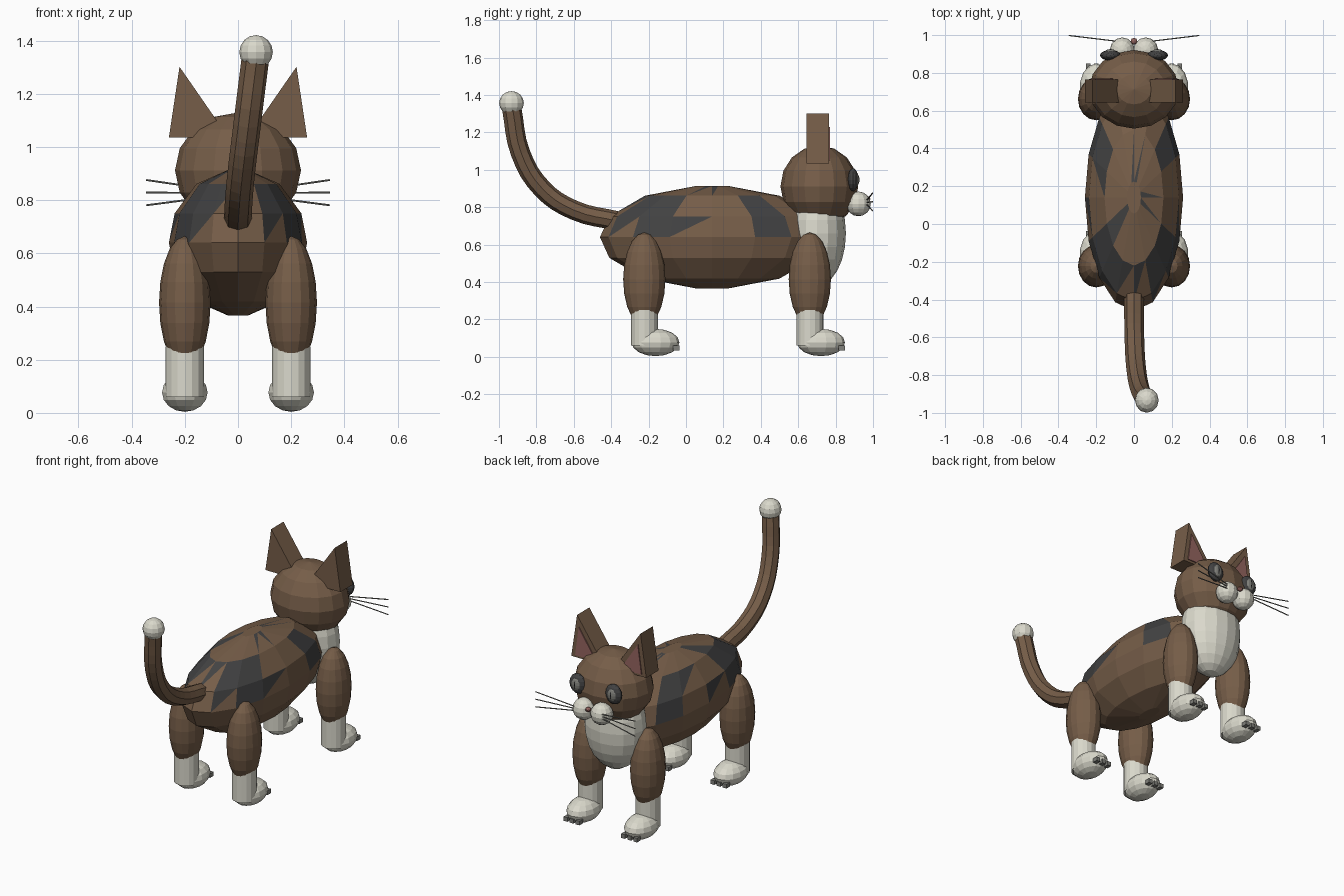
import bpy, bmesh, math
from mathutils import Vector

if "Cube" in bpy.data.objects:
    bpy.data.objects.remove(bpy.data.objects["Cube"], do_unlink=True)


def material(name, rgb):
    m = bpy.data.materials.new(name)
    m.use_nodes = True
    m.diffuse_color = (*rgb, 1)
    m.node_tree.nodes["Principled BSDF"].inputs["Base Color"].default_value = (*rgb, 1)
    return m


BROWN = material("brown_fur", (0.18, 0.11, 0.065))
DARK = material("charcoal_patch", (0.055, 0.055, 0.056))
WHITE = material("cream_white", (0.70, 0.69, 0.60))
PINK = material("dusty_pink", (0.30, 0.13, 0.115))
GREY = material("warm_grey", (0.22, 0.22, 0.20))
BLACK = material("eye_black", (0.02, 0.02, 0.022))


def add(name, bm, *mats):
    bmesh.ops.recalc_face_normals(bm, faces=bm.faces)
    me = bpy.data.meshes.new(name)
    bm.to_mesh(me)
    bm.free()
    ob = bpy.data.objects.new(name, me)
    for m in mats:
        me.materials.append(m)
    bpy.context.collection.objects.link(ob)
    return ob


def ellipsoid(name, center, radii, mat, segs=16, rings=10):
    bm = bmesh.new()
    bmesh.ops.create_uvsphere(bm, u_segments=segs, v_segments=rings, radius=1)
    bmesh.ops.scale(bm, vec=radii, verts=bm.verts)
    bmesh.ops.translate(bm, vec=center, verts=bm.verts)
    return add(name, bm, mat)


def box(name, center, size, mat):
    bm = bmesh.new()
    bmesh.ops.create_cube(bm, size=1)
    bmesh.ops.scale(bm, vec=size, verts=bm.verts)
    bmesh.ops.translate(bm, vec=center, verts=bm.verts)
    return add(name, bm, mat)


def rod(name, a, b, radius, mat, segs):
    a, b = Vector(a), Vector(b)
    bm = bmesh.new()
    bmesh.ops.create_cone(bm, cap_ends=True, segments=segs, radius1=radius,
                          radius2=radius, depth=(b - a).length)
    ob = add(name, bm, mat)
    ob.location = (a + b) / 2
    ob.rotation_euler = (b - a).to_track_quat('Z', 'Y').to_euler()
    return ob


def prism(name, points, y0, y1, mat):
    """Extrude an xz outline along y."""
    bm = bmesh.new()
    face = bm.faces.new([bm.verts.new((x, y0, z)) for x, z in points])
    ext = bmesh.ops.extrude_face_region(bm, geom=[face])["geom"]
    bmesh.ops.translate(bm, vec=(0, y1 - y0, 0),
                        verts=[v for v in ext if isinstance(v, bmesh.types.BMVert)])
    return add(name, bm, mat)


# Body: flattened lathe of 16 sides, with dark fur patches on the back
SEGS = 16
bm = bmesh.new()
rows = []
for h in (-0.99, -0.8, -0.4, 0, 0.4, 0.8, 0.99):
    r = math.sqrt(1 - h * h)
    rows.append([bm.verts.new((0.26 * r * math.cos(t), 0.14 + 0.6 * r * math.sin(t),
                               0.64 + 0.277 * h))
                 for t in (2 * math.pi * k / SEGS for k in range(SEGS))])
# patches: row -> segments fully dark / only upper triangle dark
full = {3: {1, 6, 9, 14}, 4: {1, 6, 9, 14, 10, 13}, 5: {9}}
upper = {3: {15, 8, 10, 13}, 4: {7, 11, 12}, 5: {0, 3, 4, 15}}
for i in range(len(rows) - 1):
    for k in range(SEGS):
        n = (k + 1) % SEGS
        a, b, c, d = rows[i][k], rows[i][n], rows[i + 1][n], rows[i + 1][k]
        low, high = bm.faces.new((a, b, c)), bm.faces.new((a, c, d))
        low.material_index = int(k in full.get(i, ()))
        high.material_index = int(k in full.get(i, ()) or k in upper.get(i, ()))
bm.faces.new(rows[0])
bm.faces.new(rows[-1])
add("body", bm, BROWN, DARK)

# Chest and head
ellipsoid("chest", (0, 0.70, 0.66), (0.19, 0.155, 0.28), WHITE, 16, 12)
ellipsoid("head", (0, 0.713, 0.912), (0.237, 0.208, 0.218), BROWN, 16, 8)
ellipsoid("nose", (0, 0.968, 0.845), (0.018, 0.018, 0.014), PINK, 8, 6)

# Paired face parts and legs
for side, s in (("left", 1), ("right", -1)):
    ellipsoid(side + "_muzzle", (s * 0.062, 0.922, 0.818), (0.066, 0.066, 0.066), WHITE, 12, 8)

    ellipsoid(side + "_eye_rim", (s * 0.125, 0.893, 0.947), (0.055, 0.028, 0.062), DARK, 16, 8)
    ellipsoid(side + "_iris", (s * 0.125, 0.903, 0.947), (0.036, 0.023, 0.044), GREY, 12, 8)
    ellipsoid(side + "_pupil", (s * 0.125, 0.908, 0.947), (0.010, 0.020, 0.036), BLACK, 8, 6)

    prism(side + "_ear", [(s * 0.26, 1.035), (s * 0.035, 1.035), (s * 0.22, 1.302)],
          0.643, 0.765, BROWN)
    prism(side + "_inner_ear", [(s * 0.23, 1.05), (s * 0.085, 1.05), (s * 0.205, 1.23)],
          0.76, 0.771, PINK)

    for j, dz in enumerate((-0.045, 0.003, 0.05)):
        rod(f"{side}_whisker_{j + 1}", (s * 0.07, 0.965, 0.826 + 0.2 * dz),
            (s * 0.345, 0.998, 0.826 + dz), 0.0035, GREY, 6)

    for end, y in (("front", 0.662), ("back", -0.223)):
        tag = f"{side}_{end}_"
        x = s * 0.2
        ellipsoid(tag + "upper_leg", (x, y, 0.415), (0.097, 0.113, 0.25), BROWN, 16, 10)
        rod(tag + "lower_leg", (x, y, 0.06), (x, y, 0.25), 0.072, WHITE, 16)
        ellipsoid(tag + "paw", (x, y + 0.06, 0.077), (0.088, 0.128, 0.073), WHITE, 14, 8)
        for j in (-1, 0, 1):
            box(f"{tag}claw_{j + 2}", (x + j * 0.042, y + 0.17, 0.047),
                (0.026, 0.034, 0.026), GREY)

# Tail: eight-sided swept tube with a pale tip
cu = bpy.data.curves.new("tail", 'CURVE')
cu.dimensions = '3D'
cu.bevel_depth = 0.052
cu.bevel_resolution = 2
cu.resolution_u = 4
cu.use_fill_caps = True
path = [(0, -0.36, 0.725), (0.002, -0.60, 0.785), (0.012, -0.77, 0.90),
        (0.035, -0.885, 1.09), (0.065, -0.932, 1.33)]
sp = cu.splines.new('BEZIER')
sp.bezier_points.add(len(path) - 1)
for p, co in zip(sp.bezier_points, path):
    p.co = co
    p.handle_left_type = p.handle_right_type = 'AUTO'
sp.use_smooth = False
cu.materials.append(BROWN)
bpy.context.collection.objects.link(bpy.data.objects.new("tail", cu))
ellipsoid("tail_tip", (0.068, -0.933, 1.357), (0.063, 0.066, 0.064), WHITE, 12, 8)
